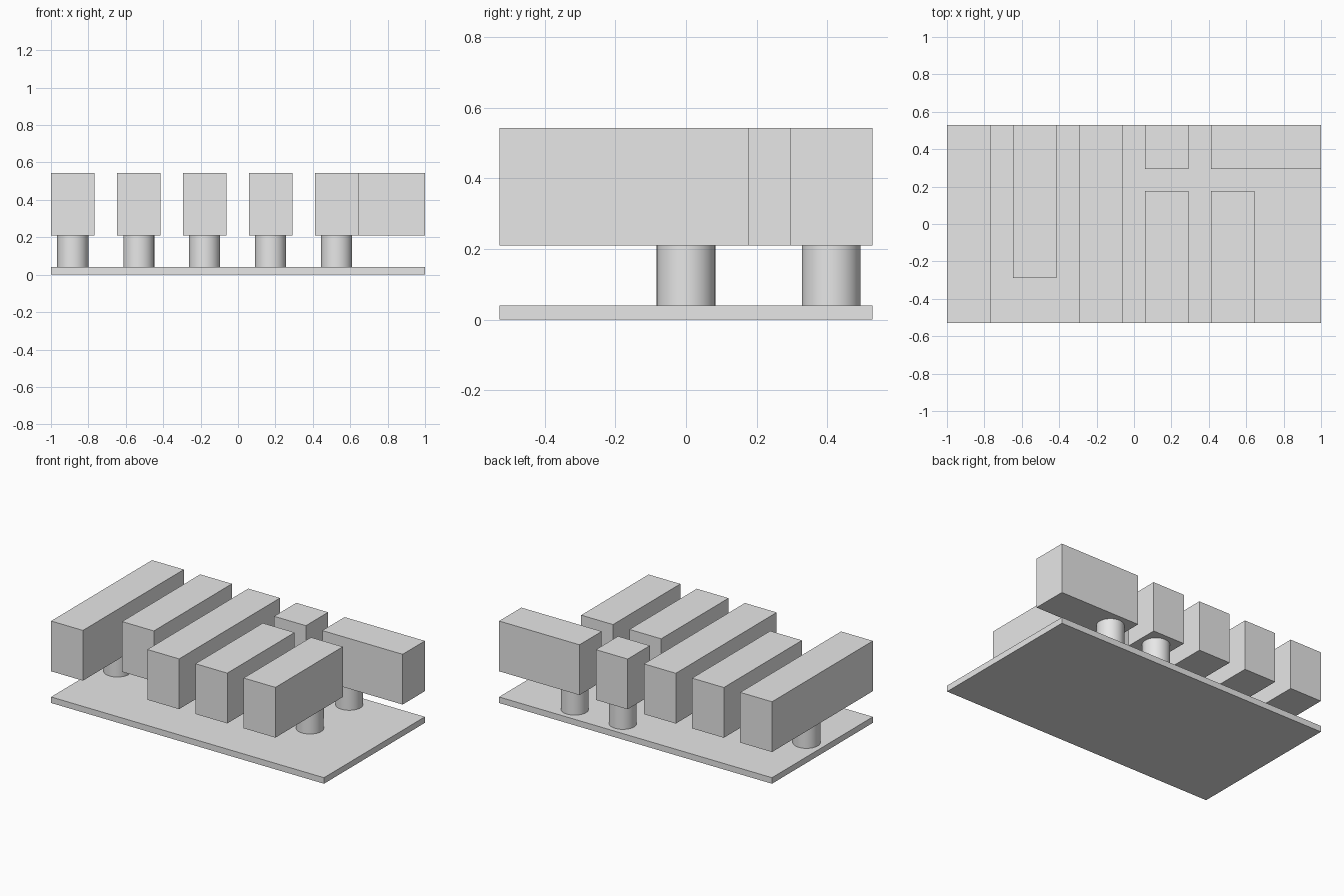
import bpy

if "Cube" in bpy.data.objects:
    bpy.data.objects.remove(bpy.data.objects["Cube"])

grey = bpy.data.materials.new("light grey")
grey.diffuse_color = (0.8, 0.8, 0.8, 1)
grey.use_nodes = True
grey.node_tree.nodes["Principled BSDF"].inputs["Base Color"].default_value = grey.diffuse_color

BASE_TOP, BLOCK_BOTTOM, BLOCK_TOP = 0.04, 0.21, 0.543
EDGE = 0.528       # half depth of the model
WIDTH = 0.233      # block width
RADIUS = 0.083


def box(name, x0, x1, y0, y1, z0, z1):
    bpy.ops.mesh.primitive_cube_add(
        size=1, location=((x0 + x1) / 2, (y0 + y1) / 2, (z0 + z1) / 2))
    ob = bpy.context.object
    ob.name = name
    ob.scale = (x1 - x0, y1 - y0, z1 - z0)
    bpy.ops.object.transform_apply(location=False, rotation=False, scale=True)
    ob.data.materials.append(grey)


def pillar(name, x, y):
    bpy.ops.mesh.primitive_cylinder_add(
        vertices=48, radius=RADIUS, depth=BLOCK_BOTTOM - BASE_TOP,
        location=(x, y, (BASE_TOP + BLOCK_BOTTOM) / 2))
    ob = bpy.context.object
    ob.name = name
    ob.data.materials.append(grey)
    bpy.ops.object.shade_smooth_by_angle()


# Base slab
box("base_plate", -1, 1, -EDGE, EDGE, 0, BASE_TOP)

# Raised blocks: name, left edge, width, front, back, pillar y
blocks = [
    ("long_block_left", -1.0, WIDTH, -EDGE, EDGE, 0),
    ("short_block", -0.647, WIDTH, -0.29, EDGE, 0),
    ("long_block_middle", -0.295, WIDTH, -EDGE, EDGE, 0),
    ("front_block_inner", 0.058, WIDTH, -EDGE, 0.177, 0),
    ("front_block_outer", 0.411, WIDTH, -EDGE, 0.177, 0),
    ("back_cube", 0.058, WIDTH, 0.295, EDGE, 0.411),
    ("back_cross_block", 0.411, 0.589, 0.295, EDGE, 0.411),
]
for name, x, width, front, back, py in blocks:
    box(name, x, x + width, front, back, BLOCK_BOTTOM, BLOCK_TOP)
    pillar(name + "_pillar", x + WIDTH / 2, py)
